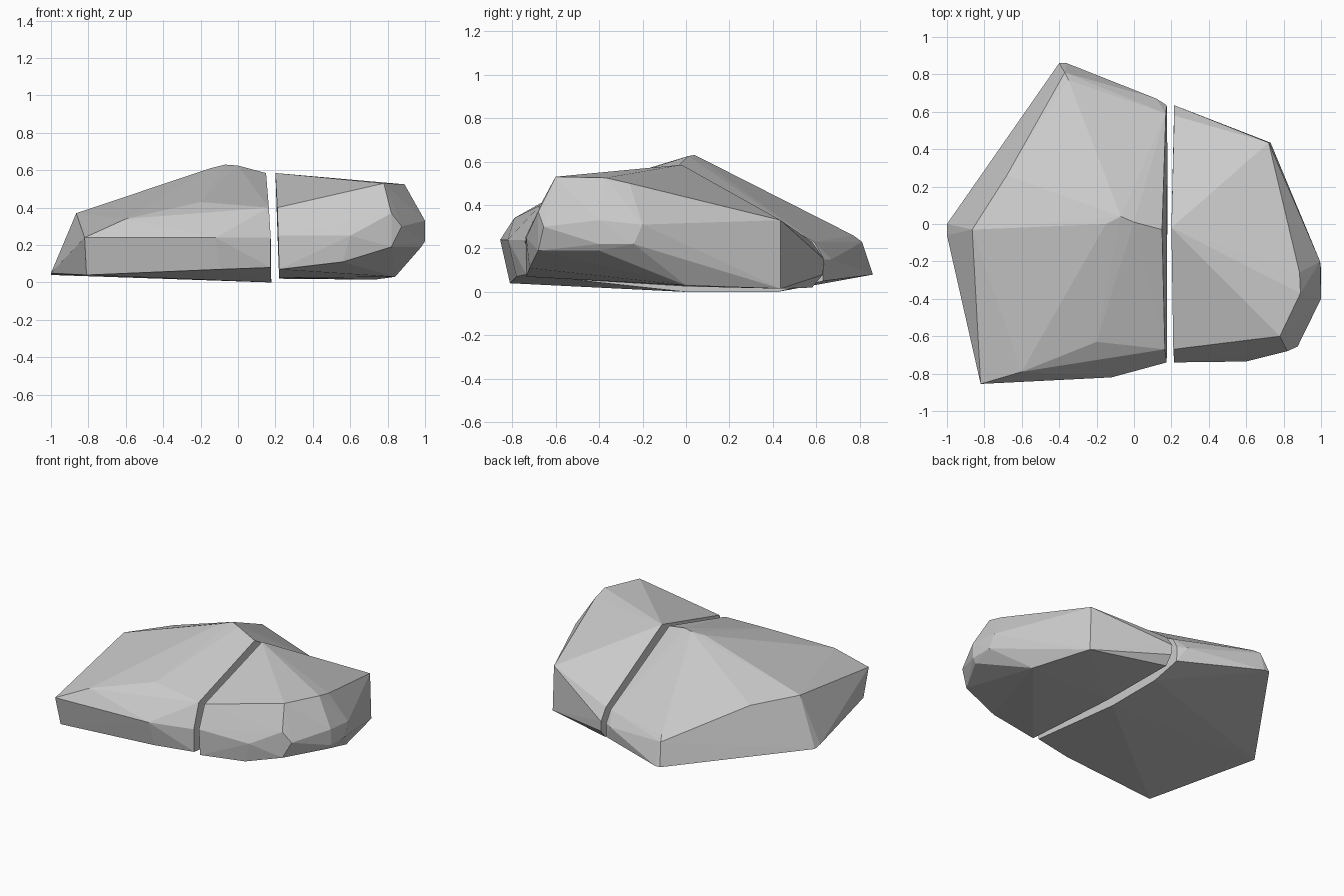
import bpy, bmesh


def rock(name, points):
    """Faceted stone: convex hull around a few corner points."""
    bm = bmesh.new()
    for p in points:
        bm.verts.new(p)
    res = bmesh.ops.convex_hull(bm, input=bm.verts[:])
    loose = [v for v in bm.verts if not v.link_faces]
    bmesh.ops.delete(bm, geom=loose, context='VERTS')
    bmesh.ops.recalc_face_normals(bm, faces=bm.faces[:])
    mesh = bpy.data.meshes.new(name)
    bm.to_mesh(mesh)
    bm.free()
    obj = bpy.data.objects.new(name, mesh)
    bpy.context.collection.objects.link(obj)
    return obj


# Large left half of the split boulder
rock("left_rock_half", [
    # crown
    (-0.07, 0.04, 0.63), (0.0, 0.01, 0.625), (0.15, -0.03, 0.585), (-0.15, 0.0, 0.61),
    # left shoulder and back ridge
    (-0.865, -0.03, 0.37), (-0.68, 0.26, 0.36), (-0.35, 0.77, 0.26), (-0.37, 0.81, 0.23),
    # front shoulder
    (-0.82, -0.855, 0.24), (-0.60, -0.79, 0.34), (-0.20, -0.63, 0.43), (0.165, -0.67, 0.40),
    (-0.12, -0.82, 0.24), (0.175, -0.74, 0.24),
    # lower rim
    (-0.81, -0.81, 0.04), (-0.10, -0.78, 0.07), (0.175, -0.735, 0.08),
    (-1.0, 0.0, 0.04), (-1.0, -0.06, 0.05), (-0.40, 0.86, 0.08), (-0.36, 0.86, 0.08),
    # split face, back and base
    (0.17, 0.59, 0.23), (0.12, 0.67, 0.15), (0.175, 0.635, 0.15), (0.175, 0.63, 0.05),
    (0.178, 0.42, 0.0), (0.178, 0.0, 0.0),
])

# Smaller right half
rock("right_rock_half", [
    # top
    (0.20, -0.02, 0.585), (0.78, -0.60, 0.53), (0.89, -0.37, 0.525), (0.885, -0.26, 0.50),
    (0.72, 0.435, 0.33), (0.215, 0.58, 0.23), (0.21, -0.67, 0.40),
    # front and right sides
    (0.215, -0.74, 0.25), (0.60, -0.735, 0.25), (0.82, -0.68, 0.37), (0.875, -0.655, 0.30),
    (1.0, -0.40, 0.33), (1.0, -0.24, 0.22), (1.0, -0.40, 0.22), (0.995, -0.20, 0.31),
    # lower rim
    (0.22, -0.735, 0.07), (0.56, -0.72, 0.11), (0.82, -0.68, 0.19), (0.98, -0.40, 0.19),
    (0.84, 0.0, 0.03), (0.73, 0.435, 0.015),
    # back corner and base
    (0.215, 0.635, 0.15), (0.22, 0.63, 0.08), (0.22, 0.58, 0.02), (0.22, 0.0, 0.025),
])
